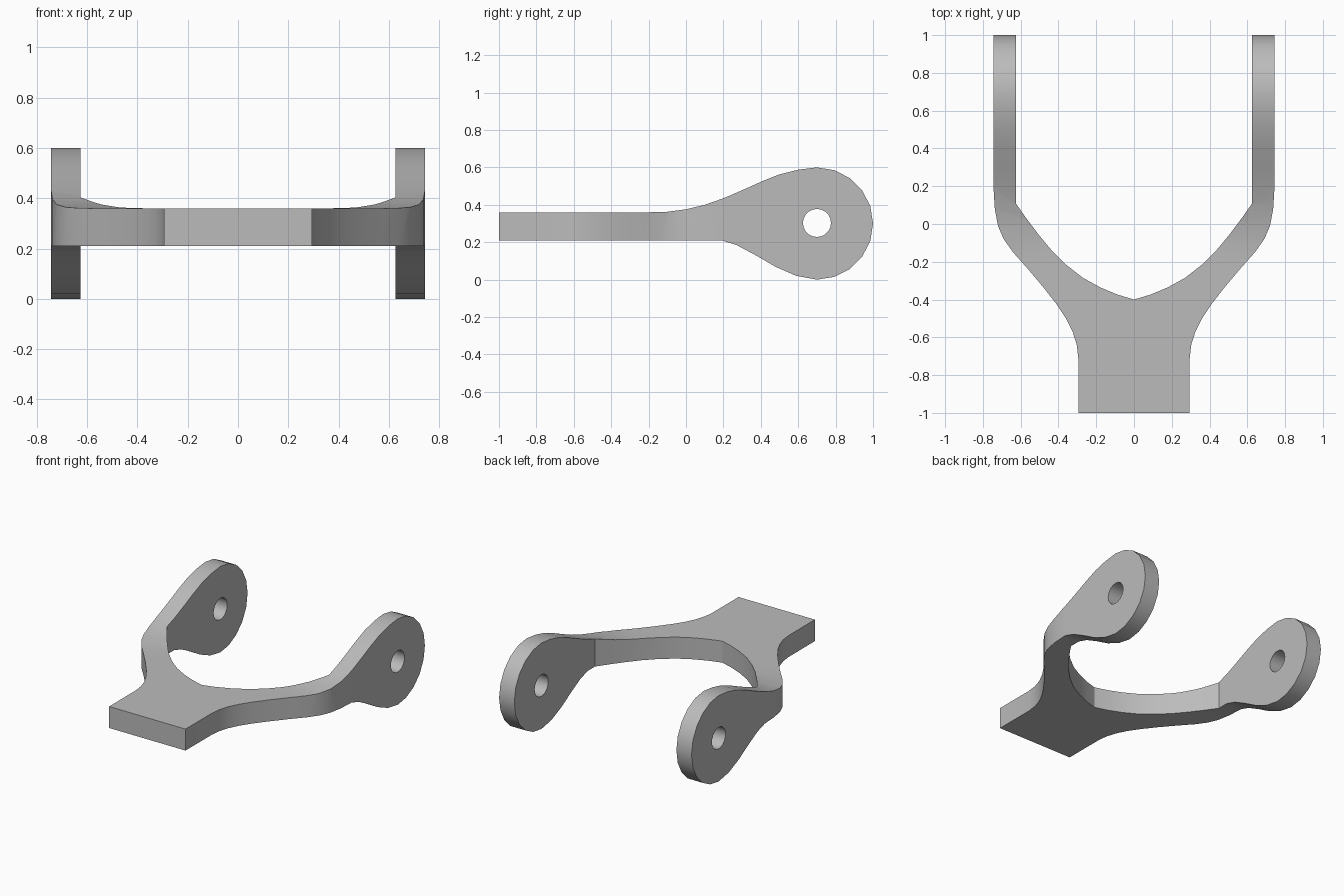
import bpy, bmesh, math
from mathutils import Vector

if "Cube" in bpy.data.objects:
    bpy.data.objects.remove(bpy.data.objects["Cube"])

grey = bpy.data.materials.new("plain grey")
grey.use_nodes = True
grey.diffuse_color = (0.5, 0.5, 0.5, 1)
grey.node_tree.nodes["Principled BSDF"].inputs["Base Color"].default_value = (0.5, 0.5, 0.5, 1)


def prism(name, points, offset):
    """Closed outline of 3D points swept along offset."""
    bm = bmesh.new()
    face = bm.faces.new([bm.verts.new(p) for p in points])
    swept = bmesh.ops.extrude_face_region(bm, geom=[face])["geom"]
    bmesh.ops.translate(bm, vec=Vector(offset),
                        verts=[v for v in swept if isinstance(v, bmesh.types.BMVert)])
    bmesh.ops.recalc_face_normals(bm, faces=bm.faces)
    mesh = bpy.data.meshes.new(name)
    bm.to_mesh(mesh)
    bm.free()
    mesh.materials.append(grey)
    obj = bpy.data.objects.new(name, mesh)
    bpy.context.collection.objects.link(obj)
    return obj


def circle(cy, cz, radius, start, end, steps):
    angles = [math.radians(start + (end - start) * i / steps) for i in range(steps + 1)]
    return [(cy + radius * math.cos(a), cz + radius * math.sin(a)) for a in angles]


def combine(target, cutter, operation):
    mod = target.modifiers.new(operation.lower(), "BOOLEAN")
    mod.operation, mod.object, mod.solver = operation, cutter, "EXACT"
    bpy.ops.object.select_all(action="DESELECT")
    target.select_set(True)
    bpy.context.view_layer.objects.active = target
    bpy.ops.object.modifier_apply(modifier=mod.name)
    bpy.data.objects.remove(cutter)


# Fork outline in plan: outer edge of one side, then its inner edge
half = [(0.295, -1), (0.295, -0.71), (0.303, -0.64), (0.325, -0.57), (0.36, -0.50),
        (0.41, -0.425), (0.48, -0.335), (0.56, -0.24), (0.64, -0.15), (0.69, -0.08),
        (0.72, -0.01), (0.737, 0.08), (0.743, 0.18), (0.743, 1.1),
        (0.626, 1.1), (0.626, 0.11), (0.57, 0.03), (0.51, -0.05), (0.44, -0.135),
        (0.36, -0.215), (0.27, -0.285), (0.18, -0.335), (0.09, -0.373)]
plan = half + [(0, -0.40)] + [(-x, y) for x, y in reversed(half)]
fork = prism("fork_yoke", [(x, y, -0.2) for x, y in plan], (0, 0, 1))

# Side outline: flat shank flaring into round ears
side = [(-1.2, 0.21), (0.19, 0.21), (0.27, 0.185), (0.37, 0.132), (0.48, 0.068), (0.59, 0.02)]
side += circle(0.7, 0.3, 0.3, -90, 90, 10)
side += [(0.6, 0.588), (0.5, 0.563), (0.4, 0.523), (0.3, 0.478), (0.2, 0.435),
         (0.1, 0.4), (0, 0.376), (-0.1, 0.363), (-0.2, 0.36), (-1.2, 0.36)]
combine(fork, prism("side_cutter", [(-1, y, z) for y, z in side], (2, 0, 0)), "INTERSECT")

# Pin hole through both ears
hole = circle(0.7, 0.303, 0.075, 0, 360, 20)[:-1]
combine(fork, prism("hole_cutter", [(-1, y, z) for y, z in hole], (2, 0, 0)), "DIFFERENCE")

bpy.ops.object.shade_smooth_by_angle(angle=math.radians(30))
